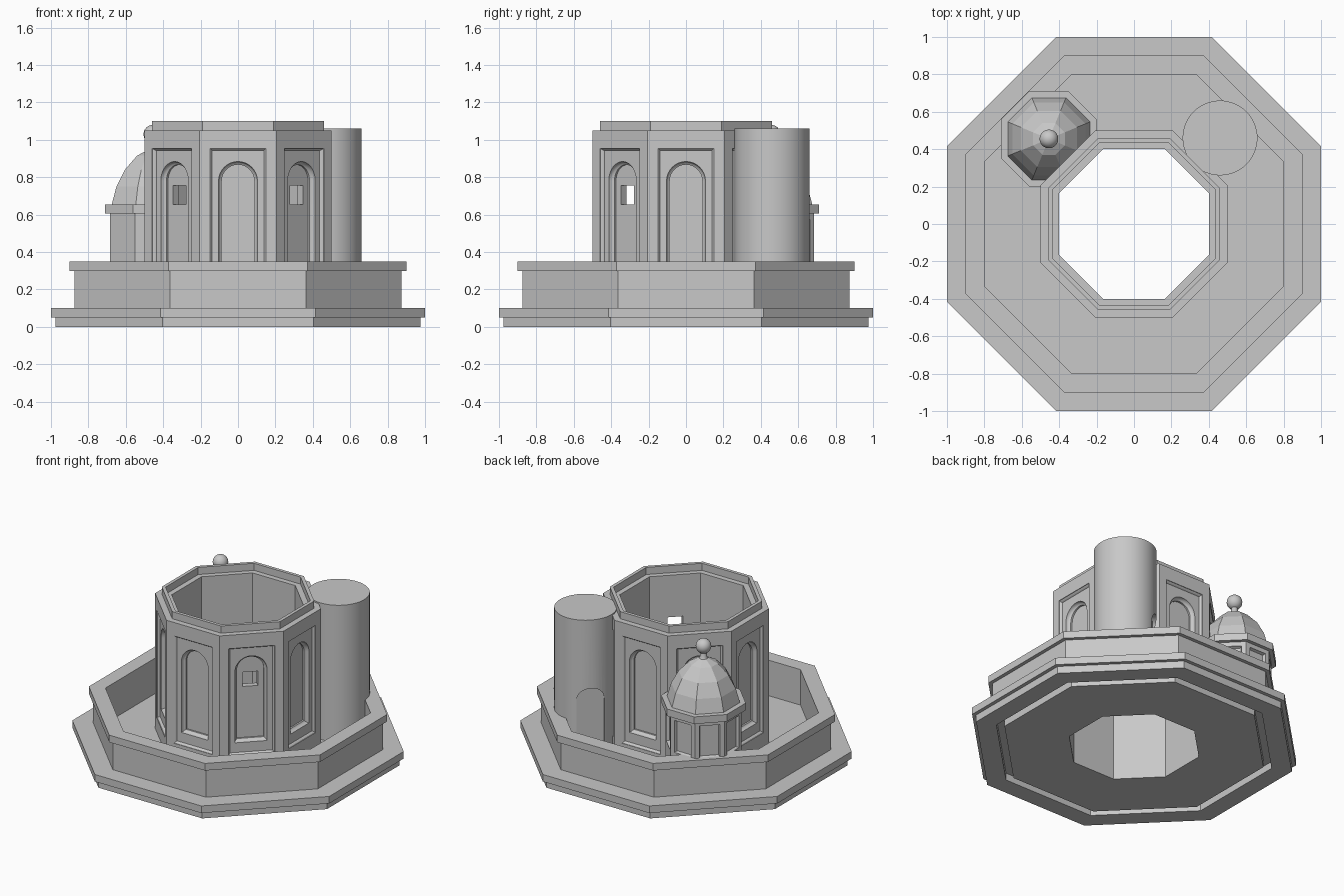
import bpy, bmesh
from math import sin, cos, pi, radians
from mathutils import Vector

if "Cube" in bpy.data.objects:
    bpy.data.objects.remove(bpy.data.objects["Cube"])

GREY = (0.58, 0.58, 0.58, 1)
stone = bpy.data.materials.new("grey stone")
stone.use_nodes = True
stone.diffuse_color = GREY
stone.node_tree.nodes["Principled BSDF"].inputs["Base Color"].default_value = GREY


def loft(bm, rings, closed_profile=False):
    """Skin a list of equal point rings, capping the ends unless closed."""
    loops = [[bm.verts.new(p) for p in ring] for ring in rings]
    n = len(loops[0])
    pairs = list(zip(loops, loops[1:]))
    if closed_profile:
        pairs.append((loops[-1], loops[0]))
    else:
        bm.faces.new(loops[0])
        bm.faces.new(loops[-1])
    for a, b in pairs:
        for i in range(n):
            j = (i + 1) % n
            bm.faces.new((a[i], a[j], b[j], b[i]))


def finish(name, bm):
    bmesh.ops.recalc_face_normals(bm, faces=bm.faces)
    mesh = bpy.data.meshes.new(name)
    bm.to_mesh(mesh)
    bm.free()
    mesh.materials.append(stone)
    obj = bpy.data.objects.new(name, mesh)
    bpy.context.collection.objects.link(obj)
    return obj


def octagon(apothem, z, centre):
    r = apothem / cos(pi / 8)
    return [(centre[0] + r * cos(pi / 8 + k * pi / 4),
             centre[1] + r * sin(pi / 8 + k * pi / 4), z) for k in range(8)]


def octagon_part(name, profile, centre=(0, 0), hollow=False):
    bm = bmesh.new()
    loft(bm, [octagon(a, z, centre) for a, z in profile], hollow)
    return finish(name, bm)


def rectangle(half, low, high):
    return lambda o: [(-half + o, low + o), (half - o, low + o),
                      (half - o, high - o), (-half + o, high - o)]


def arch(half, low, high, steps=16):
    spring = high - half

    def outline(o):
        r = half - o
        curve = [(r * cos(pi * i / steps), spring + r * sin(pi * i / steps))
                 for i in range(steps + 1)]
        return [(-r, low + o), (r, low + o)] + curve
    return outline


def subtract(obj, cutter):
    cutter.hide_render = True
    mod = obj.modifiers.new("cut", "BOOLEAN")
    mod.operation = "DIFFERENCE"
    mod.solver = "EXACT"
    mod.object = cutter
    bpy.context.view_layer.objects.active = obj
    bpy.ops.object.modifier_apply(modifier=mod.name)
    bpy.data.objects.remove(cutter)


def cut(obj, outline, steps, angles, apothem, centre=(0, 0)):
    """Carve an outline into the sides; steps are (inset, depth) pairs."""
    bm = bmesh.new()
    for angle in angles:
        normal = Vector((cos(radians(angle)), sin(radians(angle)), 0))
        tangent = Vector((-normal.y, normal.x, 0))
        origin = Vector((*centre, 0))
        loft(bm, [[origin + normal * (apothem - depth) + tangent * u + Vector((0, 0, z))
                   for u, z in outline(inset)] for inset, depth in steps])
    subtract(obj, finish("cutter", bm))


def smooth(obj, angle=32):
    bpy.ops.object.select_all(action="DESELECT")
    obj.select_set(True)
    bpy.context.view_layer.objects.active = obj
    bpy.ops.object.shade_smooth_by_angle(angle=radians(angle))


sides = range(0, 360, 45)

# Stepped base, floor and parapet in one ring, with a groove underneath
octagon_part("base_and_parapet", [
    (.4, 0), (.8, 0), (.8, .05), (.85, .05), (.85, 0), (.975, 0), (.975, .05),
    (1, .05), (1, .1), (.875, .1), (.875, .3), (.9, .3), (.9, .35), (.8, .35),
    (.8, .1), (.4, .1)], hollow=True)

# Open octagonal hall with framed panels, arched niches and two windows
hall = octagon_part("octagonal_hall", [
    (.4, .1), (.5, .1), (.5, 1.05), (.46, 1.05), (.46, 1.1),
    (.437, 1.1), (.437, 1.05), (.4, 1.05)], hollow=True)
cut(hall, rectangle(.15, .2, .955), [(0, -.02), (0, .004), (.006, .008), (.012, .02)],
    sides, .5)
cut(hall, arch(.104, .28, .884),
    [(0, 0), (0, .022), (.003, .034), (.009, .042), (.017, .046), (.017, .058)], sides, .5)
cut(hall, rectangle(.05, .655, .755), [(0, 0), (0, .15)], (225, 315), .5)
smooth(hall)

# Round stair tower with an arched doorway
stair_centre = (.46, .46)
bm = bmesh.new()
loft(bm, [[(stair_centre[0] + .2 * cos(i * pi / 32), stair_centre[1] + .2 * sin(i * pi / 32), z)
           for i in range(64)] for z in (.1, 1.06)])
stair = finish("stair_tower", bm)
cut(stair, arch(.09, .1, .58), [(0, -.05), (0, .03)], (135,), .2, stair_centre)
smooth(stair)

# Small domed pavilion, panelled on its outward sides
pavilion = (-.455, .455)
body = octagon_part("pavilion_body", [(.23, .1), (.23, .605)], pavilion)
cut(body, rectangle(.065, .35, .575), [(0, -.02), (0, .005), (.006, .02)],
    (45, 90, 135, 180), .23, pavilion)
cornice = octagon_part("pavilion_cornice", [(.255, .605), (.255, .655)], pavilion)
subtract(cornice, octagon_part("cutter", [(.45, .5), (.45, .7)]))
octagon_part("pavilion_dome", [
    (.22, .655), (.195, .75), (.15, .84), (.085, .915), (.02, .95)], pavilion)

# Finial: slim flared neck and ball
bm = bmesh.new()
loft(bm, [[(pavilion[0] + r * cos(i * pi / 12), pavilion[1] + r * sin(i * pi / 12), z)
           for i in range(24)] for r, z in ((.035, .935), (.022, .955), (.02, 1.0))])
smooth(finish("finial_neck", bm))
bpy.ops.mesh.primitive_uv_sphere_add(segments=24, ring_count=16, radius=.05,
                                     location=(*pavilion, 1.03))
ball = bpy.context.object
ball.name = "finial_ball"
ball.data.materials.append(stone)
smooth(ball)
